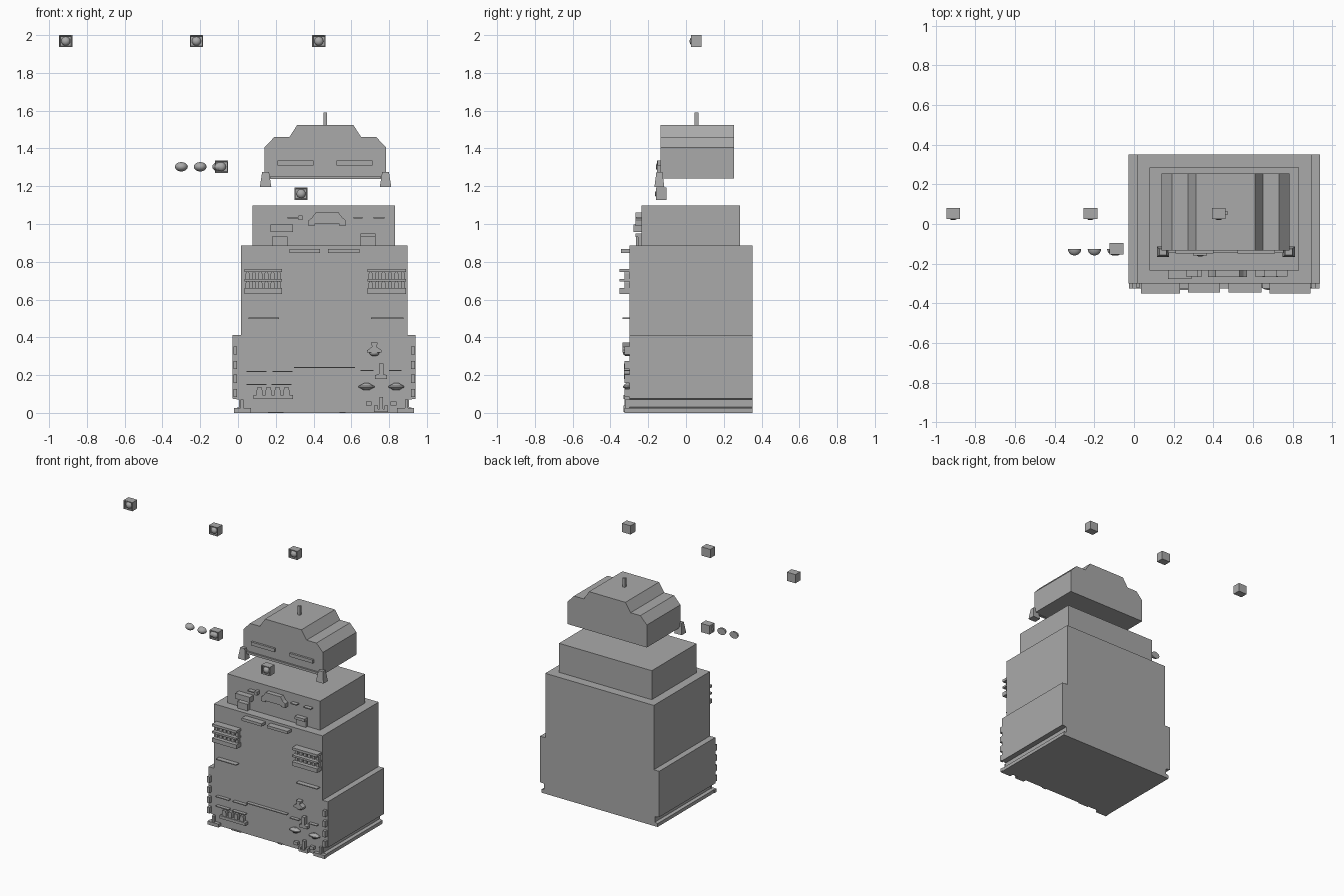
import bpy, bmesh, math
from mathutils import Matrix

if "Cube" in bpy.data.objects:
    bpy.data.objects.remove(bpy.data.objects["Cube"])

CX = 0.456          # symmetry line of the building
FRONT = -0.30       # main facade plane
UPPER = -0.235      # upper storey facade plane

stone = bpy.data.materials.new("grey stone")
stone.diffuse_color = (0.4, 0.4, 0.4, 1)
stone.use_nodes = True
stone.node_tree.nodes["Principled BSDF"].inputs["Base Color"].default_value = stone.diffuse_color


def finish(name, bm, smooth=False):
    bmesh.ops.recalc_face_normals(bm, faces=bm.faces[:])
    me = bpy.data.meshes.new(name)
    bm.to_mesh(me)
    bm.free()
    me.materials.append(stone)
    for p in me.polygons:
        p.use_smooth = smooth and len(p.vertices) < 5
    ob = bpy.data.objects.new(name, me)
    bpy.context.collection.objects.link(ob)
    return ob


def prism(name, pts, y0, y1):
    """Extrude an x-z outline along y."""
    bm = bmesh.new()
    face = bm.faces.new([bm.verts.new((x, y0, z)) for x, z in pts])
    r = bmesh.ops.extrude_face_region(bm, geom=[face])
    for v in r["geom"]:
        if isinstance(v, bmesh.types.BMVert):
            v.co.y = y1
    return finish(name, bm)


def box(name, x0, x1, y0, y1, z0, z1):
    return prism(name, [(x0, z0), (x1, z0), (x1, z1), (x0, z1)], y0, y1)


def both(name, x0, x1, y0, y1, z0, z1):
    box(name + "_left", x0, x1, y0, y1, z0, z1)
    box(name + "_right", 2 * CX - x1, 2 * CX - x0, y0, y1, z0, z1)


def sym(half, cx=CX):
    """Mirror a right-hand outline (bottom to top) about x = cx."""
    return [(cx + x, z) for x, z in half] + [(cx - x, z) for x, z in reversed(half)]


def dome(name, x, y, z, rx, ry, rz, half=True):
    """Ellipsoid, by default only the front half with a flat back."""
    bm = bmesh.new()
    bmesh.ops.create_uvsphere(bm, u_segments=16, v_segments=10, radius=1,
                              matrix=Matrix.Rotation(math.pi / 2, 4, 'X'))
    if half:
        cut = bmesh.ops.bisect_plane(bm, geom=bm.verts[:] + bm.edges[:] + bm.faces[:], dist=1e-4,
                                     plane_co=(0, 0, 0), plane_no=(0, 1, 0), clear_outer=True)
        rim = [e for e in bm.edges if e.is_boundary]
        bmesh.ops.holes_fill(bm, edges=rim, sides=0)
    for v in bm.verts:
        v.co = (x + v.co.x * rx, y + v.co.y * ry, z + v.co.z * rz)
    finish(name, bm, True)


def lathe(name, cx, cy, profile, n=16):
    """Revolve (radius, z) pairs about a vertical axis."""
    bm = bmesh.new()
    rings = [[bm.verts.new((cx + r * math.cos(2 * math.pi * i / n),
                            cy + 0.6 * r * math.sin(2 * math.pi * i / n), z))
              for i in range(n)] for r, z in profile]
    for a, b in zip(rings, rings[1:]):
        for i in range(n):
            bm.faces.new((a[i], a[(i + 1) % n], b[(i + 1) % n], b[i]))
    bm.faces.new(rings[0])
    bm.faces.new(rings[-1])
    finish(name, bm)


def lamp(name, x, y0, z):
    """Box with a recessed front holding a round lens."""
    bm = bmesh.new()
    bmesh.ops.create_cube(bm, size=1)
    for v in bm.verts:
        v.co = (x + v.co.x * 0.07, y0 + (v.co.y + 0.5) * 0.056, z + v.co.z * 0.064)
    bm.normal_update()
    front = [f for f in bm.faces if f.normal.y < -0.9]
    bmesh.ops.inset_region(bm, faces=front, thickness=0.007, depth=0)
    bmesh.ops.inset_region(bm, faces=front, thickness=0.002, depth=-0.012)
    finish(name + "_housing", bm)
    dome(name + "_lens", x, y0 + 0.012, z, 0.024, 0.019, 0.024)


# Main stepped body, with a side groove above the base plate
prism("lower_body", sym([(0.472, 0), (0.472, 0.025), (0.45, 0.03), (0.45, 0.07), (0.484, 0.075),
                         (0.484, 0.412), (0.441, 0.412), (0.441, 0.885)]), FRONT, 0.352)
box("upper_storey", 0.078, 0.832, UPPER, 0.286, 0.885, 1.098)

# Floating roof with mast, trim and feet
prism("roof", sym([(0.322, 1.24), (0.322, 1.405), (0.27, 1.46), (0.19, 1.46),
                   (0.148, 1.525)], 0.462), -0.135, 0.255)
box("roof_mast", 0.452, 0.472, 0.045, 0.065, 1.52, 1.59)
box("roof_trim", 0.172, 0.755, -0.147, -0.13, 1.237, 1.253)
for i, x in enumerate((0.21, 0.522)):
    box(f"roof_bar_{i}", x, x + 0.19, -0.15, -0.13, 1.31, 1.335)
for i, x in enumerate((0.146, 0.781)):
    bm = bmesh.new()
    bmesh.ops.create_cone(bm, cap_ends=True, segments=4, radius1=0.5 ** 0.5, radius2=0.42, depth=1,
                          matrix=Matrix.Rotation(math.pi / 4, 4, 'Z'))
    for v in bm.verts:
        v.co = (x + v.co.x * 0.061, -0.141 + v.co.y * 0.053, 1.235 + v.co.z * 0.08)
    finish(f"roof_foot_{i}", bm)

# Floating lamps and loose lenses
for i, (x, y, z) in enumerate([(-0.912, 0.026, 1.968), (-0.22, 0.026, 1.968), (0.428, 0.026, 1.968),
                               (-0.088, -0.153, 1.303), (0.334, -0.158, 1.16)]):
    lamp(f"lamp_{i}", x, y, z)
for i, x in enumerate((-0.3, -0.2, -0.102)):
    dome(f"loose_lens_{i}", x, -0.125, 1.303, 0.034, 0.034, 0.025)

# Upper storey ornaments
prism("gable_plaque", sym([(0.066, 0.99), (0.098, 0.99), (0.098, 1.02), (0.08, 1.034),
                           (0.06, 1.062)], 0.472) + [(0.406, 1.0), (0.538, 1.0)], -0.268, UPPER + 0.005)
box("upper_ledge", 0.172, 0.29, -0.278, UPPER, 0.957, 0.997)
box("upper_block_left", 0.18, 0.262, -0.265, UPPER, 0.885, 0.933)
box("upper_block_right", 0.648, 0.73, -0.255, UPPER, 0.885, 0.93)
box("upper_cap_right", 0.648, 0.728, -0.268, UPPER, 0.93, 0.95)
box("upper_knob", 0.32, 0.341, -0.268, UPPER, 1.02, 1.046)
for i, (a, b) in enumerate([(0.262, 0.32), (0.611, 0.66), (0.717, 0.775)]):
    box(f"upper_strip_{i}", a, b, -0.265, UPPER, 1.03, 1.037)

# Cornice bars below the upper storey
box("cornice_left", 0.272, 0.434, -0.345, FRONT, 0.847, 0.867)
box("cornice_right", 0.476, 0.643, -0.345, FRONT, 0.847, 0.867)

# Stacked balconies with balusters
for side, x0, x1 in (("left", 0.035, 0.233), ("right", 0.685, 0.89)):
    for i, (a, b) in enumerate([(0.63, 0.66), (0.695, 0.709), (0.745, 0.763)]):
        box(f"balcony_{side}_{i}", x0, x1, -0.352, FRONT, a, b)
    step = (x1 - x0) / 6
    for row, (a, b) in enumerate([(0.66, 0.695), (0.709, 0.745)]):
        for k in range(6):
            x = x0 + step * (k + 0.5)
            prism(f"baluster_{side}_{row}_{k}", sym([(0.011, a), (0.011, b - 0.008), (0.006, b)], x),
                  -0.325, FRONT)
    box(f"thin_ledge_{side}", x0 + 0.02, x1 - 0.015, -0.335, FRONT, 0.498, 0.504)

# Teeth along the front corners and corner plinths
for i, z in enumerate((0.083, 0.158, 0.232, 0.308)):
    both(f"corner_tooth_{i}", -0.024, -0.004, -0.325, FRONT, z, z + 0.044)
both("corner_plinth", -0.02, 0.07, -0.326, FRONT, 0, 0.025)
both("corner_post", 0.013, 0.029, -0.322, FRONT, 0.025, 0.072)

# Thin ledges on the lower front
for i, (a, b, z) in enumerate([(0.045, 0.15, 0.22), (0.183, 0.288, 0.22), (0.045, 0.15, 0.15),
                               (0.178, 0.283, 0.15), (0.296, 0.62, 0.24), (0.648, 0.717, 0.224),
                               (0.8, 0.865, 0.224), (0.16, 0.24, 0.003), (0.537, 0.57, 0.003)]):
    box(f"lower_ledge_{i}", a, b, -0.325 if z > 0.1 else -0.308, FRONT, z - 0.003, z + 0.003)

# Small railing on the lower left
box("railing_base", 0.082, 0.291, -0.332, FRONT, 0.074, 0.095)
for k in range(4):
    x = 0.114 + 0.0475 * k
    prism(f"railing_post_{k}", sym([(0.015, 0.095), (0.015, 0.12), (0.011, 0.136)], x), -0.325, FRONT)

# Fountain ornaments on the lower right
prism("vase", sym([(0.038, 0.32), (0.038, 0.332), (0.012, 0.35), (0.018, 0.372)], 0.722), -0.335, FRONT)
dome("vase_bowl", 0.722, -0.31, 0.318, 0.026, 0.024, 0.018, False)
for i, x in enumerate((0.68, 0.838)):
    lathe(f"dish_{i}", x, -0.308, [(0.015, 0.12), (0.03, 0.13), (0.042, 0.135), (0.042, 0.142),
                                  (0.026, 0.15), (0.012, 0.158)])
prism("pillar", sym([(0.032, 0.18), (0.032, 0.2), (0.011, 0.205), (0.011, 0.262)], 0.758), -0.328, FRONT)
prism("basin", sym([(0.037, 0.004), (0.037, 0.038), (0.018, 0.038), (0.018, 0.02)], 0.758), -0.33, FRONT)
box("basin_spout", 0.748, 0.768, -0.325, FRONT, 0.02, 0.085)
for i, x in enumerate((0.693, 0.823)):
    box(f"basin_side_{i}", x - 0.015, x + 0.015, -0.322, FRONT, 0.038, 0.06)
